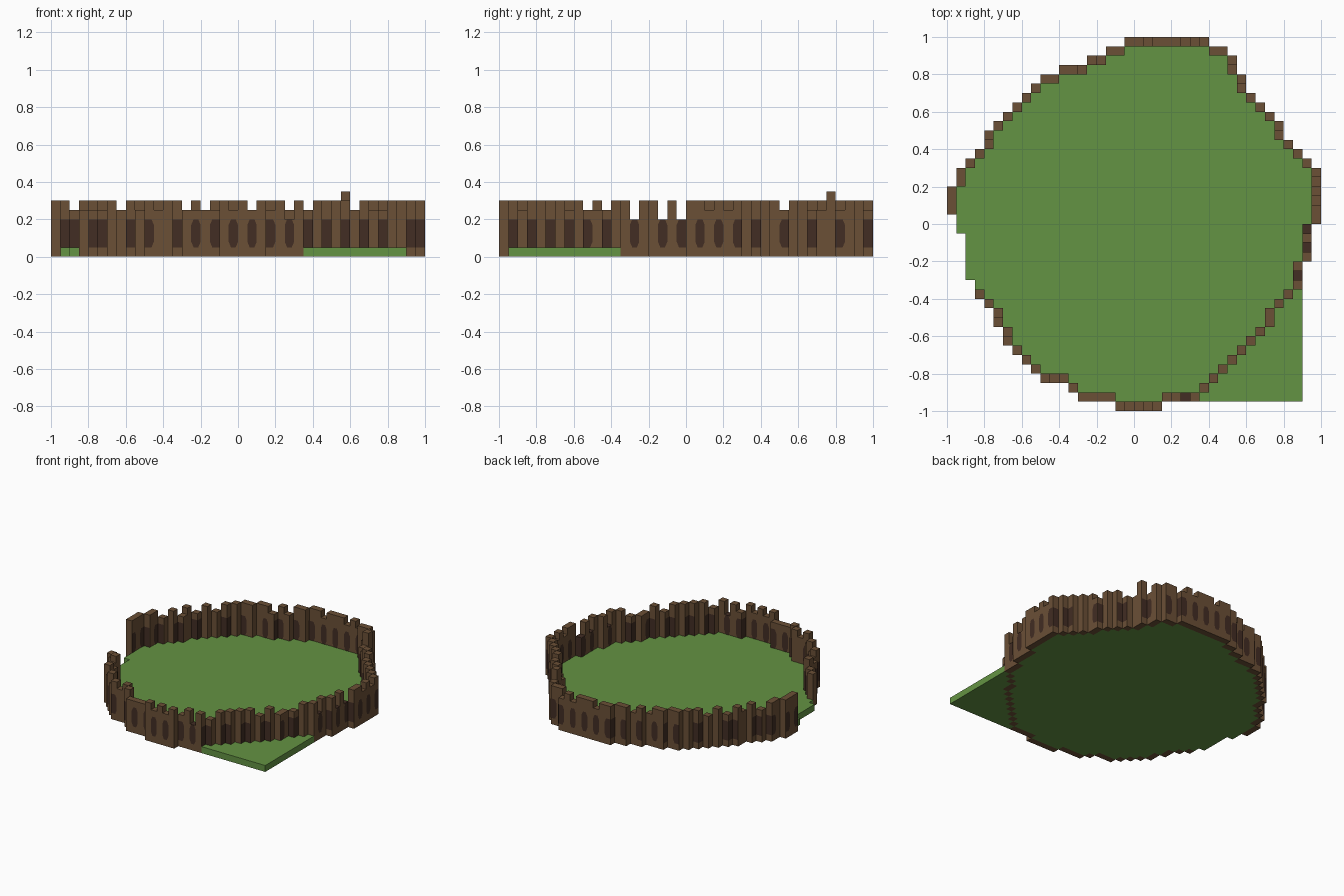
import bpy
import bmesh

U = 0.05        # one grid cell
HALF = 20       # cells from the centre to the edge
DIRS = {"N": (0, 1), "S": (0, -1), "E": (1, 0), "W": (-1, 0)}
SIDES = list(DIRS.values())

cube = bpy.data.objects.get("Cube")
if cube:
    bpy.data.objects.remove(cube, do_unlink=True)


def make_material(name, colour):
    mat = bpy.data.materials.new(name)
    mat.use_nodes = True
    mat.diffuse_color = (*colour, 1)
    mat.node_tree.nodes["Principled BSDF"].inputs["Base Color"].default_value = (*colour, 1)
    return mat


brown = make_material("wood_brown", (0.147, 0.080, 0.037))
dark = make_material("dark_bark", (0.054, 0.026, 0.017))
green = make_material("grass_green", (0.127, 0.292, 0.056))


# Course of the fence, as compass steps from post to post
COURSE = ("N2 NE1 N1 NE3 N1 NE6 E1 NE1 E2 NE1 E1 NE1 E1 NE1 E8 SE1 E1 SE1 S1 SE1 S1 "
          "SE4 S1 SE4 S5 SW1 S3 SW1 S2 SW3 S1 SW8 W3 SW1 W4 NW1 W3 NW2 W2 NW4 N1 NW1 N1 NW2")
course = [(0, 21)]
for token in COURSE.split():
    step = [DIRS[c] for c in token[:-1]]
    di, dj = sum(d[0] for d in step), sum(d[1] for d in step)
    for _ in range(int(token[-1])):
        i, j = course[-1]
        course.append((i + di, j + dj))

# Post heights: alternating, with some columns and rows kept low
LOW_I, LOW_J = {2, 7, 14, 16, 21, 25, 27, 32}, {9, 11, 30}
STUMPS = {(25, 1), (37, 14), (38, 17), (38, 19)}


def is_low(cell):
    return cell[0] in LOW_I or cell[1] in LOW_J or cell in STUMPS


posts = {c: 5 if n % 2 or is_low(c) else 6 for n, c in enumerate(course)}
for axis in (0, 1):
    for k in range(2 * HALF):
        line = [c for c in course if c[axis] == k]
        free = [c for c in line if not is_low(c)]
        if free and all(posts[c] < 6 for c in line):
            posts[free[0]] = 6
for c in STUMPS:
    posts[c] = 4
posts[(31, 35)] = 7

# Lawn cells: inside the fence, plus the corner outside it and the open gap
GAP_START = {13: 3, 14: 2, 15: 2, 16: 2, 17: 2, 18: 2, 19: 1, 20: 1}
lawn = {}
for j in range(1, 2 * HALF - 1):
    row = [i for i, k in course if k == j]
    start = GAP_START.get(j, min(row))
    end = 37 if j <= 12 else max(row)
    for i in range(start, end + 1):
        if (i, j) not in posts:
            lawn[(i, j)] = 1
level = {**lawn, **posts}


def add_face(bm, points, slot=0):
    face = bm.faces.new([bm.verts.new(p) for p in points])
    face.material_index = slot


def side_point(cell, d, s, z, out=0.0):
    """Point on the side of a cell facing d; s runs -0.5 to 0.5 along it."""
    x = cell[0] + 0.5 - HALF + d[0] * 0.5 - d[1] * s
    y = cell[1] + 0.5 - HALF + d[1] * 0.5 + d[0] * s
    return (x * U + d[0] * out, y * U + d[1] * out, z * U)


def add_columns(bm, columns):
    for (i, j), h in columns.items():
        x0, y0 = (i - HALF) * U, (j - HALF) * U
        x1, y1, z = x0 + U, y0 + U, h * U
        add_face(bm, [(x0, y0, z), (x1, y0, z), (x1, y1, z), (x0, y1, z)],
                 1 if (i, j) in STUMPS else 0)
        add_face(bm, [(x0, y1, 0), (x1, y1, 0), (x1, y0, 0), (x0, y0, 0)])
        for d in SIDES:
            base = level.get((i + d[0], j + d[1]), 0)
            if base < h:
                add_face(bm, [side_point((i, j), d, s, z) for s, z in
                              ((-0.5, base), (0.5, base), (0.5, h), (-0.5, h))])


def finish(bm, name, materials):
    mesh = bpy.data.meshes.new(name)
    bm.to_mesh(mesh)
    bm.free()
    for mat in materials:
        mesh.materials.append(mat)
    obj = bpy.data.objects.new(name, mesh)
    bpy.context.collection.objects.link(obj)
    return obj


# Lawn slab
bm = bmesh.new()
add_columns(bm, lawn)
bmesh.ops.remove_doubles(bm, verts=bm.verts, dist=0.0005)
finish(bm, "lawn", [green])

# Palisade of square posts
bm = bmesh.new()
add_columns(bm, posts)
bmesh.ops.remove_doubles(bm, verts=bm.verts, dist=0.0005)
finish(bm, "palisade", [brown, dark])

# Dark bark panels, rounded off where the wall runs on flush
DARK_I = {1, 2, 4, 5, 8, 10, 38, 39} | set(range(13, 36, 2))
DARK_J = set(range(1, 12, 2)) | {14} | set(range(17, 28, 2)) | {30, 33, 36, 39}
bm = bmesh.new()
for cell in course:
    i, j = cell
    for d in SIDES:
        if (i + d[0], j + d[1]) in posts:
            continue
        if (i not in DARK_I) if d[1] else (j not in DARK_J):
            continue
        outline = []
        for sign in (-1, 1):
            side = (i - d[1] * sign, j + d[0] * sign)
            ahead = (side[0] + d[0], side[1] + d[1])
            flush = side in posts and ahead not in posts
            c, e = (0.25, 0.6) if flush else (0.0, 0.0)
            edge = [(sign * (0.5 - c), 1), (sign * 0.5, 1 + e),
                    (sign * 0.5, 4 - e), (sign * (0.5 - c), 4)]
            if not flush:
                edge = edge[1:3]
            outline += edge[::sign]
        add_face(bm, [side_point(cell, d, s, z, 0.0015) for s, z in outline])
finish(bm, "bark_panels", [dark])
